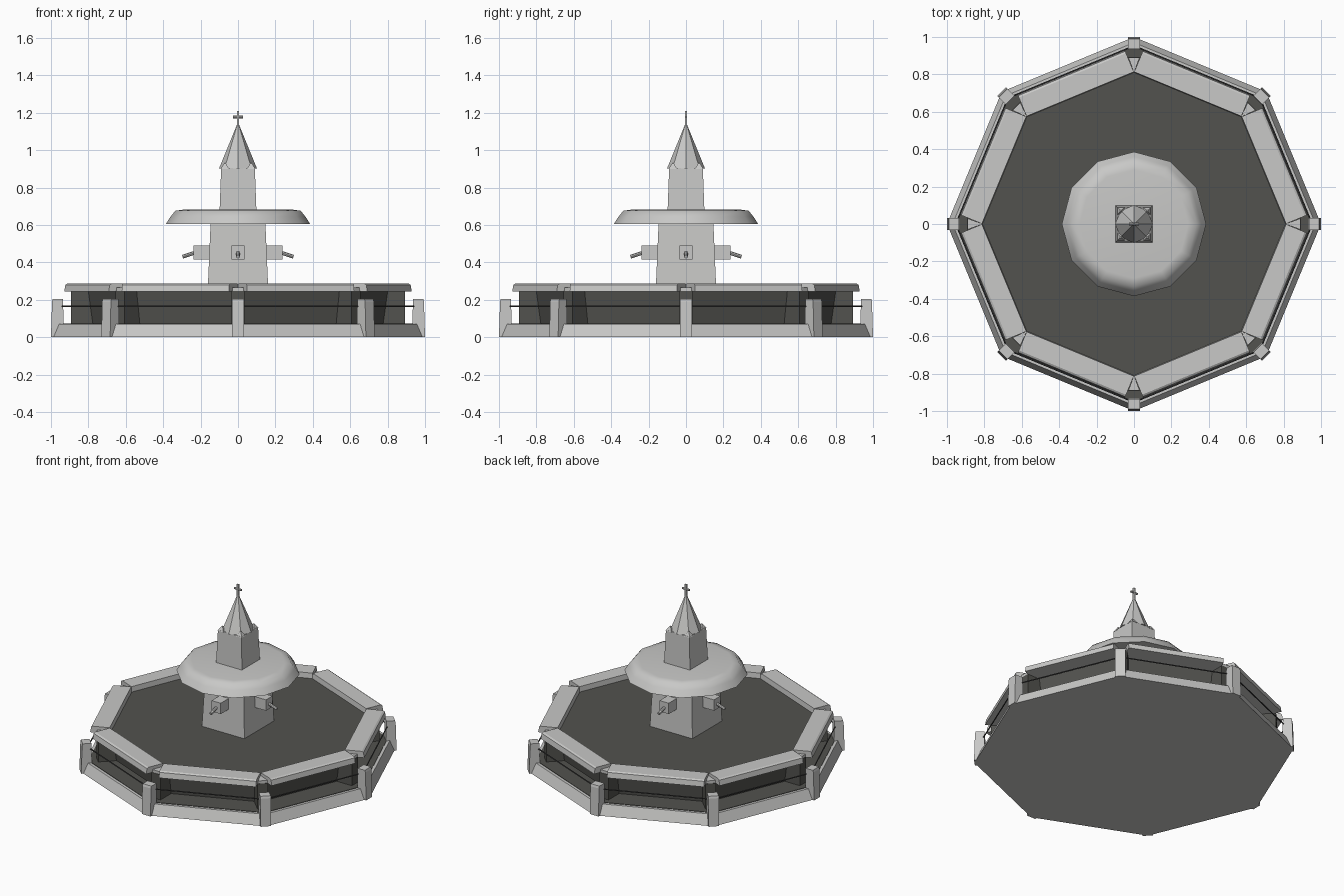
import bpy, bmesh, math
from mathutils import Matrix, Vector

cube = bpy.data.objects.get("Cube")
if cube:
    bpy.data.objects.remove(cube)


def material(name, rgb):
    m = bpy.data.materials.new(name)
    m.use_nodes = True
    m.diffuse_color = (*rgb, 1)
    m.node_tree.nodes["Principled BSDF"].inputs["Base Color"].default_value = (*rgb, 1)
    return m


STONE = material("light stone", (0.58, 0.58, 0.57))
DARK = material("dark slate", (0.085, 0.085, 0.077))
METAL = material("dark metal", (0.06, 0.06, 0.06))


def finish(name, bm, mat, matrix=Matrix()):
    bm.transform(matrix)
    bmesh.ops.recalc_face_normals(bm, faces=bm.faces)
    me = bpy.data.meshes.new(name)
    bm.to_mesh(me)
    bm.free()
    me.materials.append(mat)
    ob = bpy.data.objects.new(name, me)
    bpy.context.collection.objects.link(ob)
    return ob


def frustum(name, sides, r0, r1, z0, z1, mat, matrix=Matrix()):
    """Upright tapered solid; four-sided ones take half widths and face the axes."""
    k, turn = (math.sqrt(2), math.pi / 4) if sides == 4 else (1, 0)
    bm = bmesh.new()
    bmesh.ops.create_cone(bm, cap_ends=True, segments=sides, radius1=r0 * k,
                          radius2=r1 * k, depth=z1 - z0)
    place = Matrix.Translation((0, 0, (z0 + z1) / 2)) @ Matrix.Rotation(turn, 4, 'Z')
    return finish(name, bm, mat, matrix @ place)


def extrude(name, points, offset, mat, matrix):
    """Solid swept from a planar outline along an offset."""
    bm = bmesh.new()
    face = bm.faces.new([bm.verts.new(p) for p in points])
    new = bmesh.ops.extrude_face_region(bm, geom=[face])["geom"]
    bmesh.ops.translate(bm, vec=offset,
                        verts=[v for v in new if isinstance(v, bmesh.types.BMVert)])
    # the sweep keeps its starting outline as the other cap
    if not face.is_valid:
        bm.faces.new([v for v in bm.verts if v.is_boundary])
    return finish(name, bm, mat, matrix)


def profile_bar(name, profile, half, mat, matrix):
    return extrude(name, [(x, -half, z) for x, z in profile], (0, 2 * half, 0), mat, matrix)


def stacked_rings(name, sides, rings, mat):
    """Closed solid through a stack of (radius, height) rings."""
    bm = bmesh.new()
    loops = [[bm.verts.new((r * math.cos(math.tau * i / sides),
                            r * math.sin(math.tau * i / sides), z))
              for i in range(sides)] for r, z in rings]
    for low, high in zip(loops, loops[1:]):
        for i in range(sides):
            j = (i + 1) % sides
            bm.faces.new((low[i], low[j], high[j], high[i]))
    bm.faces.new(loops[0])
    bm.faces.new(loops[-1])
    return finish(name, bm, mat)


def rod(name, a, b, radius, mat, matrix=Matrix()):
    a, b = Vector(a), Vector(b)
    d = b - a
    turn = d.to_track_quat('Z', 'Y').to_matrix().to_4x4()
    return frustum(name, 8, radius, radius, 0, d.length, mat,
                   matrix @ Matrix.Translation(a) @ turn)


def spin(angle):
    return Matrix.Rotation(math.radians(angle), 4, 'Z')


# Plinth, its dark deck, and the recessed basin topped by water
frustum("plinth", 8, 1.0, 0.97, 0, 0.07, STONE)
frustum("deck", 8, 0.95, 0.95, 0.068, 0.073, DARK)
frustum("basin", 8, 0.79, 0.815, 0.07, 0.25, DARK)

# Eight rim slabs and rails, eight corners with pillar, wedge and post
pillar = [(0.77, 0.07), (0.892, 0.07), (0.892, 0.246), (0.77, 0.246)]
coping = [(0.748, 0.243), (0.877, 0.243), (0.871, 0.279), (0.86, 0.286), (0.752, 0.286)]
post = [(0.93, 0), (1.0, 0), (0.994, 0.19), (0.99, 0.205), (0.936, 0.205)]
for i in range(8):
    side, corner = spin(22.5 + 45 * i), spin(45 * i)
    profile_bar(f"rim_slab_{i}", coping, 0.31, STONE, side)
    rod(f"rail_{i}", (0.88, -0.365, 0.165), (0.88, 0.365, 0.165), 0.004, METAL, side)
    profile_bar(f"pillar_{i}", pillar, 0.034, DARK, corner)
    profile_bar(f"post_{i}", post, 0.033, STONE, corner)
    extrude(f"corner_wedge_{i}", [(0.81, 0, 0.243), (0.89, -0.03, 0.243), (0.89, 0.03, 0.243)],
            (0, 0, 0.022), STONE, corner)

# Tower shafts and the bowl
frustum("lower_shaft", 4, 0.164, 0.146, 0.2, 0.62, STONE)
bowl = stacked_rings("bowl", 12, [(0.386, 0.605), (0.36, 0.645), (0.335, 0.676),
                                  (0.29, 0.682)], STONE)
frustum("upper_shaft", 4, 0.099, 0.09, 0.66, 0.905, STONE)

# Spouts and small corner caps on the four sides
block = [(0.13, 0.415), (0.238, 0.415), (0.238, 0.49), (0.13, 0.49)]
for i in range(4):
    turn = spin(90 * i)
    profile_bar(f"spout_block_{i}", block, 0.035, STONE, turn)
    rod(f"spout_pipe_{i}", (0.22, 0, 0.455), (0.297, 0, 0.43), 0.01, STONE, turn)
    frustum(f"corner_cap_{i}", 4, 0.022, 0.004, 0.9, 0.93, STONE,
            turn @ Matrix.Translation((0.07, 0.07, 0)))

# Spire and finial
frustum("spire", 8, 0.101, 0.004, 0.903, 1.14, STONE)
frustum("finial_stem", 4, 0.006, 0.006, 1.12, 1.21, STONE)
rod("finial_arm", (-0.027, 0, 1.177), (0.027, 0, 1.177), 0.007, STONE)

# Soft shading over the bowl's top and flank
bpy.ops.object.select_all(action='DESELECT')
bowl.select_set(True)
bpy.context.view_layer.objects.active = bowl
bpy.ops.object.shade_smooth_by_angle(angle=math.radians(65))
